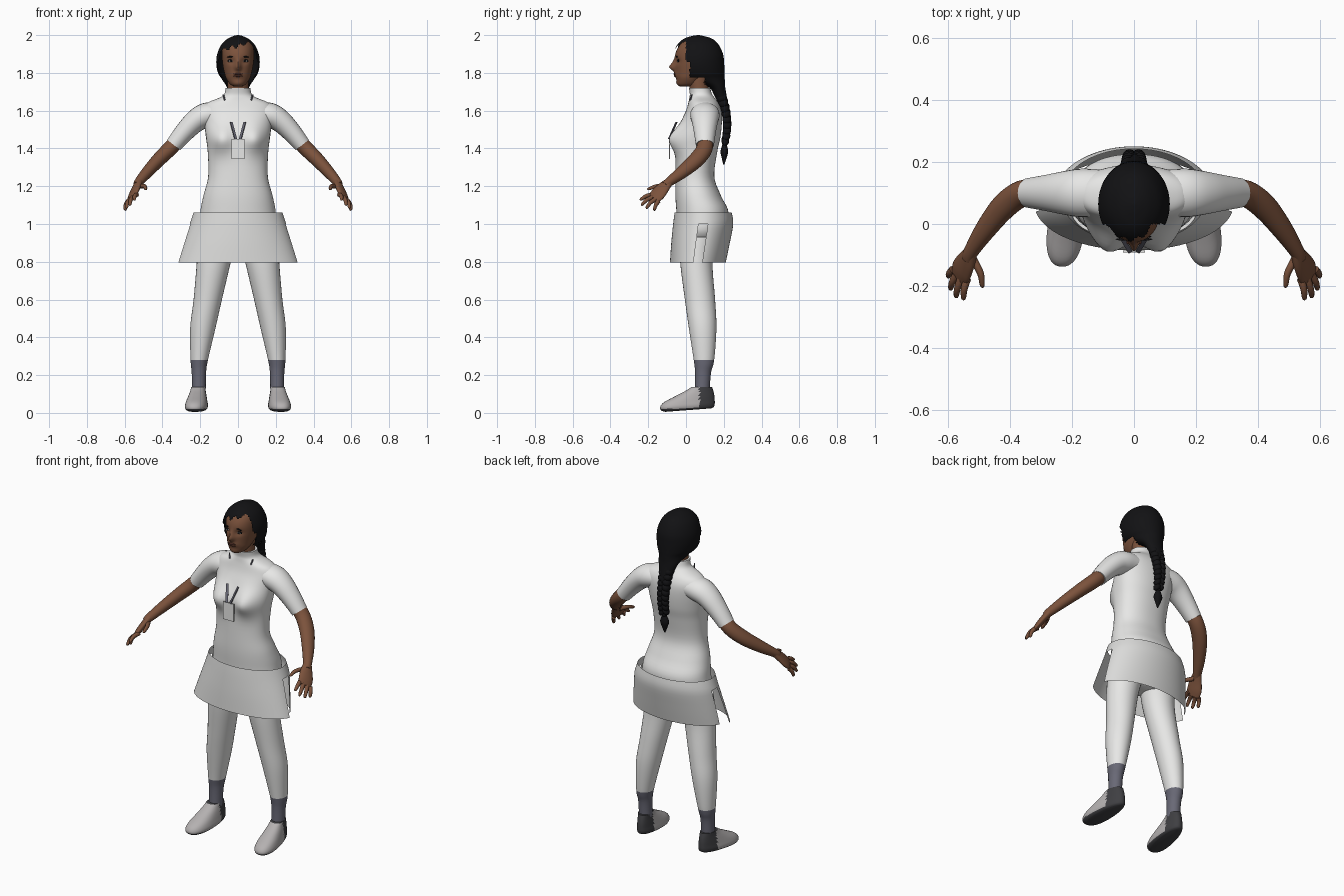
import bpy, bmesh, math
from mathutils import Vector, Matrix

if "Cube" in bpy.data.objects:
    bpy.data.objects.remove(bpy.data.objects["Cube"])


def material(name, r, g, b):
    m = bpy.data.materials.new(name)
    m.use_nodes = True
    m.diffuse_color = (r, g, b, 1)
    node = m.node_tree.nodes["Principled BSDF"]
    node.inputs["Base Color"].default_value = (r, g, b, 1)
    node.inputs["Roughness"].default_value = 0.8
    return m


WHITE = material("white_cloth", .8, .8, .79)
SKIRT = material("skirt_cloth", .7, .7, .69)
SKIN = material("brown_skin", .2, .085, .045)
HAIR = material("black_hair", .006, .006, .007)
SOCK = material("grey_sock", .14, .14, .18)
SHOE = material("light_shoe", .46, .44, .44)
SOLE = material("dark_sole", .05, .05, .055)
LIP = material("lip", .13, .045, .03)
EYE = material("eye_white", .4, .37, .34)


def finish(name, bm, mats, rule=None):
    """Turn a bmesh into a shaded object; rule picks a material per face."""
    bmesh.ops.recalc_face_normals(bm, faces=bm.faces)
    for f in bm.faces:
        f.smooth = True
        if rule:
            f.material_index = rule(f.calc_center_median())
    me = bpy.data.meshes.new(name)
    bm.to_mesh(me)
    bm.free()
    for m in mats:
        me.materials.append(m)
    me.set_sharp_from_angle(angle=math.radians(50))
    ob = bpy.data.objects.new(name, me)
    bpy.context.collection.objects.link(ob)
    return ob


def spline(rows, steps):
    """Smoothly interpolate between rows of numbers."""
    out = []
    for i in range(len(rows) - 1):
        a, b, c, d = (rows[min(max(i + k, 0), len(rows) - 1)] for k in (-1, 0, 1, 2))
        for s in range(steps):
            t = s / steps
            out.append([q + t / 2 * (r - p + t * (2*p - 5*q + 4*r - e + t * (3*(q - r) + e - p)))
                        for p, q, r, e in zip(a, b, c, d)])
    return out + [list(rows[-1])]


def loft(name, rows, mats, n=24, steps=5, power=2.0, wide=None, caps=True,
         warp=None, cull=None, rule=None):
    """Skin rings (x, y, z, rx, ry): level rings, or across the path if wide is set."""
    rows = spline(rows, steps)
    pts = [Vector(r[:3]) for r in rows]
    bm = bmesh.new()
    rings = []
    for i, r in enumerate(rows):
        u, v = Vector((1, 0, 0)), Vector((0, 1, 0))
        if wide:
            t = (pts[min(i + 1, len(pts) - 1)] - pts[max(i - 1, 0)]).normalized()
            u = Vector(wide)
            u = (u - t * u.dot(t)).normalized()
            v = t.cross(u)
        ring = []
        for k in range(n):
            a = 2 * math.pi * k / n
            c, s = (math.copysign(abs(q) ** (2 / power), q) for q in (math.cos(a), math.sin(a)))
            p = pts[i] + u * c * r[3] + v * s * r[4]
            ring.append(bm.verts.new(warp(p) if warp else p))
        rings.append(ring)
    for a, b in zip(rings, rings[1:]):
        for k in range(n):
            j = (k + 1) % n
            bm.faces.new((a[k], a[j], b[j], b[k]))
    if caps:
        bm.faces.new(rings[0])
        bm.faces.new(rings[-1])
    if cull:
        dead = [f for f in bm.faces if cull(f.calc_center_median())]
        bmesh.ops.delete(bm, geom=dead, context="FACES")
    return finish(name, bm, mats, rule)


def level(*rows):
    """Rings from (z, half width, front y, back y)."""
    return [(0, (f + b) / 2, z, w, (b - f) / 2) for z, w, f, b in rows]


def blob(name, loc, size, mat, rot=0):
    bm = bmesh.new()
    m = Matrix.Translation(loc) @ Matrix.Rotation(rot, 4, "Y") @ Matrix.Diagonal((*size, 1))
    bmesh.ops.create_uvsphere(bm, u_segments=16, v_segments=10, radius=1, matrix=m)
    return finish(name, bm, [mat])


def strip(name, a, b, width, thick, mat):
    """Thin flat box running from a to b."""
    a, b = Vector(a), Vector(b)
    bm = bmesh.new()
    turn = (b - a).to_track_quat("Z", "Y").to_matrix().to_4x4()
    m = Matrix.Translation((a + b) / 2) @ turn @ Matrix.Diagonal((width, thick, (b - a).length, 1))
    bmesh.ops.create_cube(bm, size=1, matrix=m)
    return finish(name, bm, [mat])


def bell(x, z, sx, sz):
    return math.exp(-(x / sx) ** 2 / 2 - (z / sz) ** 2 / 2)


# Torso with high collar
def bust(p):
    if p.y < .05:
        p.y -= .05 * sum(bell(p.x - s * .09, p.z - 1.45, .045, .05) for s in (-1, 1))
    return p


loft("torso", level((.86, .1, 0, .13), (.95, .2, -.04, .2), (1.06, .2, -.05, .225),
                    (1.15, .183, -.056, .185), (1.25, .158, -.056, .15), (1.38, .16, -.054, .165),
                    (1.46, .17, -.05, .182), (1.54, .18, -.025, .19), (1.6, .19, 0, .187),
                    (1.64, .165, .012, .172), (1.67, .095, .018, .15), (1.69, .072, .02, .137),
                    (1.72, .066, .015, .128)), [WHITE], n=64, power=2.2, warp=bust)


# Skirt: front and back panels split by a slit on each side
def skirt_middle(z):
    return .0625 + (z - .795) * .13


def tuck_back(p):
    if p.z < .99 and p.y > skirt_middle(p.z):
        p.x *= 1 - .5 * (1 - p.z) / 1.0
    return p


loft("skirt", level((.795, .32, -.085, .21), (.9, .287, -.078, .232), (1.0, .255, -.068, .25),
                    (1.06, .235, -.06, .242)), [SKIRT], n=80, steps=4, caps=False, warp=tuck_back,
     cull=lambda c: c.z < 1 and abs(c.y - skirt_middle(c.z)) < .026)

# Badge card on two strap ends
strip("badge_card", (0, -.088, 1.345), (0, -.088, 1.45), .07, .006, WHITE)
for s in (-1, 1):
    strip("badge_strap", (s * .012, -.09, 1.45), (s * .036, -.05, 1.54), .014, .005, SOCK)
    strip("collar_strap", (s * .07, .022, 1.655), (s * .078, .03, 1.685), .006, .006, SOCK)

# Neck and head
loft("neck", level((1.64, .058, .03, .125), (1.7, .056, .022, .12), (1.78, .055, .01, .12)), [SKIN])


def features(p):
    if p.y < .03:
        p.y -= .026 * bell(p.x, p.z - 1.828, .011, .013) + .014 * bell(p.x, p.z - 1.85, .009, .018)
        p.y -= .008 * bell(p.x, p.z - 1.79, .022, .012) + .006 * bell(p.x, p.z - 1.745, .02, .012)
        p.y += .009 * sum(bell(p.x - s * .037, p.z - 1.862, .014, .011) for s in (-1, 1))
    return p


head = loft("head", level((1.728, .02, -.03, .03), (1.74, .042, -.043, .06), (1.77, .062, -.05, .09),
                          (1.8, .072, -.054, .13), (1.85, .082, -.057, .16), (1.9, .085, -.056, .17),
                          (1.94, .08, -.038, .165), (1.97, .06, -.008, .14), (1.985, .025, .04, .09)),
            [SKIN], n=96, steps=8, power=2.2, warp=features)
front = [v.co.copy() for v in head.data.vertices if v.co.y < .03]


def on_face(x, z):
    return min(front, key=lambda c: abs(c.x - x) + abs(c.z - z)).y


for s in (-1, 1):
    side = "left" if s > 0 else "right"
    x = s * .037
    y = on_face(x, 1.862)
    blob(side + "_lash", (x, y, 1.865), (.019, .004, .008), HAIR, s * .1)
    blob(side + "_eye", (x, y - .002, 1.862), (.014, .004, .005), EYE)
    blob(side + "_iris", (x, y - .005, 1.862), (.005, .002, .005), HAIR)
    blob(side + "_brow", (x, on_face(x, 1.886), 1.886), (.022, .004, .004), HAIR, s * .12)
for name, z in (("upper_lip", 1.794), ("lower_lip", 1.784)):
    blob(name, (0, on_face(0, z) + .001, z), (.025, .006, .005), LIP)


# Hair cap, swept fringe and nape
def bare_face(c):
    edge = 0 if c.z > 1.86 else .02 if c.z > 1.775 else .1
    fringe = 1.943 + .25 * c.x + .008 * math.sin(c.x * 150)
    return c.y < edge and c.z < fringe


loft("hair_cap", level((1.62, .03, .175, .225), (1.68, .045, .15, .215), (1.73, .062, .11, .207),
                       (1.77, .088, -.03, .205), (1.8, .106, -.062, .204), (1.85, .115, -.072, .202),
                       (1.9, .11, -.068, .196), (1.95, .088, -.045, .172), (1.98, .056, -.012, .14),
                       (1.995, .025, .03, .095), (2.0, .004, .06, .068)),
     [HAIR], n=96, steps=7, cull=bare_face)

# Braid of paired strands, tie and tassel
for i in range(9):
    t = i / 8
    z = 1.68 - .23 * t
    y = .188 + .03 * math.sin(t * 2.4)
    r = .026 - .009 * t
    for s in (-1, 1):
        blob("braid_strand", (s * r * .7, y, z - (.012 if s > 0 else 0)),
             (r, .027 - .007 * t, .025), HAIR, s * -.6)
blob("braid_tie", (0, .205, 1.425), (.014, .014, .015), HAIR)
loft("braid_tassel", [(0, .204, 1.425, .01, .01), (0, .203, 1.385, .026, .02),
                      (0, .202, 1.35, .017, .013), (0, .2, 1.315, .003, .003)], [HAIR], n=12)

# Limbs, mirrored to both sides
for s in (-1, 1):
    side = "left_" if s > 0 else "right_"

    def limb(name, rows, mats, **kw):
        return loft(side + name, [(s * r[0], *r[1:]) for r in rows], mats, **kw)

    # Sleeve and arm
    limb("sleeve", [(.1, .1, 1.585, .075, .06), (.17, .1, 1.575, .078, .066),
                    (.225, .1, 1.545, .07, .06), (.285, .1, 1.485, .058, .052),
                    (.34, .1, 1.418, .048, .044)], [WHITE], wide=(0, 1, 0))
    limb("arm", [(.3, .1, 1.465, .042, .04), (.36, .098, 1.4, .043, .04),
                 (.42, .055, 1.34, .043, .037), (.48, -.02, 1.275, .035, .031),
                 (.525, -.09, 1.222, .024, .024), (.535, -.11, 1.205, .024, .02)],
         [SKIN], wide=(0, 1, 0))

    # Hand
    limb("palm", [(.525, -.09, 1.222, .024, .02), (.54, -.122, 1.19, .037, .018),
                  (.555, -.15, 1.157, .043, .016), (.563, -.172, 1.135, .038, .011)],
         [SKIN], wide=(s * .5, .5, -.45))
    knuckles = {"index": ((.537, -.175, 1.155), (.55, -.245, 1.128)),
                "middle": ((.556, -.175, 1.142), (.574, -.238, 1.1)),
                "ring": ((.572, -.163, 1.13), (.592, -.212, 1.083)),
                "little": ((.583, -.147, 1.12), (.599, -.17, 1.072)),
                "thumb": ((.52, -.11, 1.2), (.485, -.205, 1.185))}
    for name, (a, b) in knuckles.items():
        a, b = Vector(a), Vector(b)
        mid = a.lerp(b, .5) + Vector((-.008 if name == "thumb" else .003, 0, .007))
        limb(name + "_finger", [(*a, .013, .013), (*mid, .011, .011),
                                (*a.lerp(b, .9), .008, .008), (*b, .002, .002)],
             [SKIN], n=10, steps=4, wide=(1, 0, 0))

    # Leg with sock
    limb("leg", [(.11, .07, .93, .1, .1), (.128, .055, .8, .09, .086), (.16, .074, .6, .075, .08),
                 (.186, .088, .45, .067, .073), (.205, .095, .28, .046, .054),
                 (.207, .09, .21, .038, .042), (.207, .085, .09, .036, .038)],
         [WHITE, SOCK], n=32, rule=lambda c: int(c.z < .28))

    # Shoe, toes turned out, dark heel and sole
    def last(p):
        toe = min(max((.15 - p.y) / .28, 0), 1)
        p.x = s * (.203 + p.x * (.8 + .3 * toe) + .028 * toe)
        p.z += .022 * (1 - toe) * max(0, 1 - p.z / .12)
        return p

    loft(side + "shoe", level((.004, .045, -.11, .135), (.012, .056, -.13, .147),
                              (.03, .061, -.137, .152), (.055, .057, -.118, .152),
                              (.085, .051, -.06, .15), (.115, .045, -.005, .145),
                              (.138, .042, .03, .138)),
         [SHOE, SOLE], n=48, steps=4, power=2.3, warp=last,
         rule=lambda c: int(c.y > .07 or c.z < .022 + .05 * max(0, c.y + .06)))
